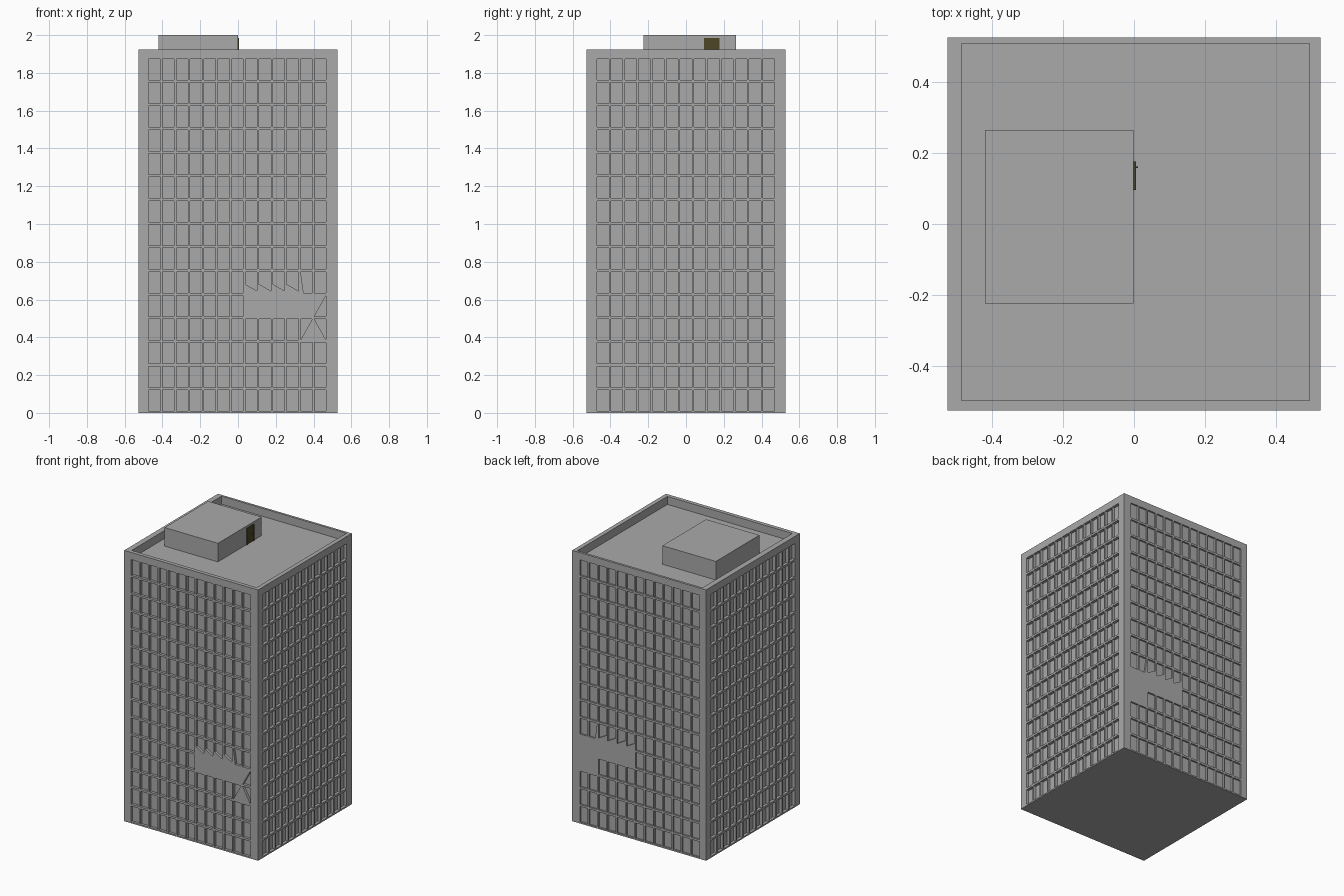
import bpy, bmesh

if "Cube" in bpy.data.objects:
    bpy.data.objects.remove(bpy.data.objects["Cube"])

H, TOP, ROOF = 0.5265, 1.925, 1.868     # half width, parapet top, roof deck
COLS, ROWS = 13, 15
PU, WU = 0.0731, 0.062                  # window column pitch, width
PZ, WZ, Z0 = 0.1252, 0.111, 0.01        # window row pitch, height, first sill


def material(name, *rgb):
    m = bpy.data.materials.new(name)
    m.diffuse_color = (*rgb, 1)
    m.use_nodes = True
    m.node_tree.nodes["Principled BSDF"].inputs["Base Color"].default_value = m.diffuse_color
    return m


GREY = material("dark_grey", 0.4, 0.4, 0.4)
OLIVE = material("dark_olive", 0.075, 0.062, 0.02)


def finish(name, bm, mat=GREY):
    bmesh.ops.remove_doubles(bm, verts=bm.verts, dist=1e-5)
    me = bpy.data.meshes.new(name)
    bm.to_mesh(me)
    bm.free()
    ob = bpy.data.objects.new(name, me)
    bpy.context.collection.objects.link(ob)
    me.materials.append(mat)
    return ob


def box(name, x0, x1, y0, y1, z0, z1, mat=GREY):
    bm = bmesh.new()
    bmesh.ops.create_cube(bm, size=1)
    for v in bm.verts:
        v.co = (x1 if v.co.x > 0 else x0, y1 if v.co.y > 0 else y0, z1 if v.co.z > 0 else z0)
    return finish(name, bm, mat)


def opening(c, r, u0, u1, z0, z1, damage):
    """Four window corners (bottom-left, bottom-right, top-right, top-left), or None."""
    a, b, t, s = (u0, z0), (u1, z0), (u1, z1), (u0, z1)
    if damage:
        if r == 4 and 7 <= c <= 11:
            return None                 # filled-in strip
        if (r, c) in ((4, 12), (3, 11), (3, 12)):
            if damage == "filled":
                return None
            return {(4, 12): [a, b, t, a], (3, 11): [a, a, t, s], (3, 12): [s, b, t, s]}[r, c]
        if r == 5 and 7 <= c <= 10:     # slanted sills
            return [(u0, z0 + 0.045), (u1, z0 + 0.01), t, s]
        if r == 5 and c == 11:
            return [(u0 + 0.016, z0), b, t, (u0, z1)]
    return [a, b, t, s]


def wall(name, place, flip, start, depth=0.02, damage=None):
    """Facade made of grid cells, each with a recessed window."""
    bm = bmesh.new()

    def face(pts):
        q = []
        for p in pts:
            if p not in q:
                q.append(p)
        if len(q) > 2:
            vs = [bm.verts.new(place(*p)) for p in q]
            bm.faces.new(vs[::-1] if flip else vs)

    gu, gz = (PU - WU) / 2, (PZ - WZ) / 2
    for r in range(ROWS):
        z0 = Z0 + r * PZ
        z1 = z0 + WZ
        cz0 = 0 if r == 0 else z0 - gz
        cz1 = TOP if r == ROWS - 1 else z1 + gz
        for c in range(COLS):
            u0 = start + c * PU
            u1 = u0 + WU
            cu0 = -H if c == 0 else u0 - gu
            cu1 = H if c == COLS - 1 else u1 + gu
            cell = [(cu0, cz0), (cu1, cz0), (cu1, cz1), (cu0, cz1)]
            win = opening(c, r, u0, u1, z0, z1, damage)
            if win is None:
                face([(u, z, 0) for u, z in cell])
                continue
            for i in range(4):
                j = (i + 1) % 4
                face([(*cell[i], 0), (*cell[j], 0), (*win[j], 0), (*win[i], 0)])
                if win[i] != win[j]:
                    face([(*win[i], 0), (*win[j], 0), (*win[j], depth), (*win[i], depth)])
            face([(*p, depth) for p in win])
    return finish(name, bm)


# Four facades; the back mirrors the front with shallower windows
wall("front_wall", lambda u, z, d: (u, -H + d, z), False, -0.473, 0.018, "cut")
wall("back_wall", lambda u, z, d: (u, H - d, z), True, -0.473, 0.012, "filled")
wall("right_wall", lambda u, z, d: (H - d, u, z), False, -0.470)
wall("left_wall", lambda u, z, d: (-H + d, u, z), True, -0.470)

# Parapet, roof deck and underside
bm = bmesh.new()
outer = [(-H, -H), (H, -H), (H, H), (-H, H)]
inner = [(-0.487, -0.499), (0.496, -0.499), (0.496, 0.51), (-0.487, 0.51)]


def poly(pts):
    bm.faces.new([bm.verts.new(p) for p in pts])


for i in range(4):
    j = (i + 1) % 4
    poly([(*outer[i], TOP), (*outer[j], TOP), (*inner[j], TOP), (*inner[i], TOP)])
    poly([(*inner[i], TOP), (*inner[j], TOP), (*inner[j], ROOF), (*inner[i], ROOF)])
poly([(*p, ROOF) for p in inner])
poly([(*p, 0) for p in outer[::-1]])
finish("roof_and_base", bm)

# Rooftop stair house
box("stair_house", -0.421, -0.001, -0.224, 0.266, ROOF, 2.0)

# Rooftop door with frame and handle
box("door_panel", -0.002, 0.001, 0.102, 0.170, ROOF, 1.978, OLIVE)
for n, y in (("left", 0.096), ("right", 0.170)):
    box("door_frame_" + n, -0.002, 0.005, y, y + 0.007, ROOF, 1.985, OLIVE)
box("door_frame_top", -0.002, 0.005, 0.103, 0.170, 1.977, 1.985, OLIVE)
box("door_handle", 0.001, 0.011, 0.158, 0.163, 1.918, 1.923, OLIVE)
